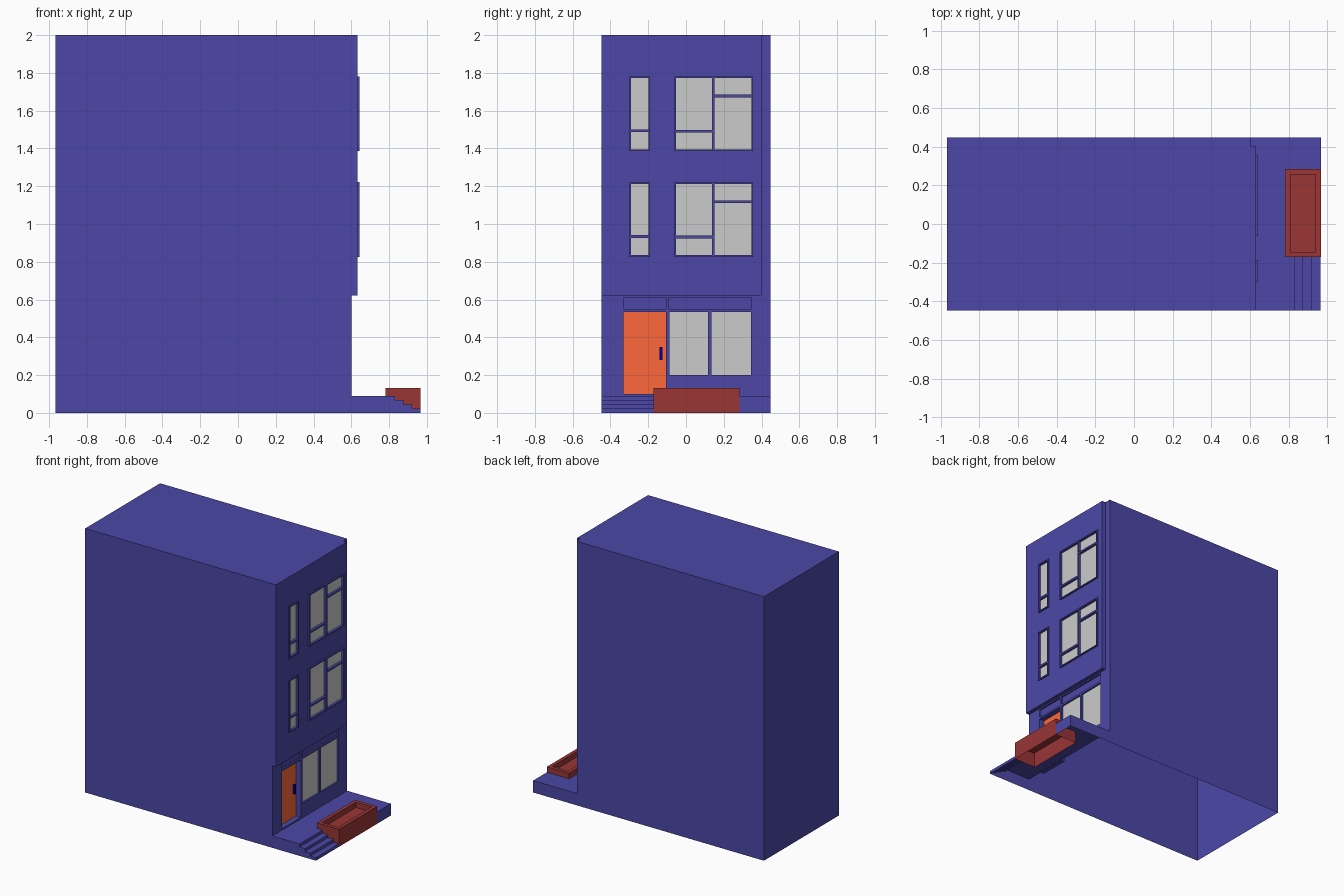
import bpy, bmesh

if "Cube" in bpy.data.objects:
    bpy.data.objects.remove(bpy.data.objects["Cube"])

W = 0.448           # half width of the house
XB, XG, XU, XT = -0.967, 0.602, 0.632, 0.967   # back, ground facade, upper facade, terrace edge
FLOOR, SPLIT, TOP = 0.09, 0.622, 2.0


def mat(name, rgb):
    m = bpy.data.materials.new(name)
    m.diffuse_color = (*rgb, 1)
    m.use_nodes = True
    m.node_tree.nodes["Principled BSDF"].inputs["Base Color"].default_value = m.diffuse_color
    return m


BLUE = mat("blue_paint", (0.072, 0.064, 0.386))
RED = mat("red_brick", (0.319, 0.036, 0.036))
ORANGE = mat("orange_door", (0.99, 0.141, 0.044))
NAVY = mat("navy_metal", (0.0, 0.0, 0.35))


def quad(bm, *pts):
    bm.faces.new([bm.verts.new(p) for p in pts])


def box(bm, x0, x1, y0, y1, z0, z1, skip=()):
    """Box with optional missing sides, e.g. '-z'."""
    sides = {
        '-x': ((x0, y1, z0), (x0, y0, z0), (x0, y0, z1), (x0, y1, z1)),
        '+x': ((x1, y0, z0), (x1, y1, z0), (x1, y1, z1), (x1, y0, z1)),
        '-y': ((x0, y0, z0), (x1, y0, z0), (x1, y0, z1), (x0, y0, z1)),
        '+y': ((x1, y1, z0), (x0, y1, z0), (x0, y1, z1), (x1, y1, z1)),
        '-z': ((x0, y1, z0), (x1, y1, z0), (x1, y0, z0), (x0, y0, z0)),
        '+z': ((x0, y0, z1), (x1, y0, z1), (x1, y1, z1), (x0, y1, z1)),
    }
    for key, pts in sides.items():
        if key not in skip:
            quad(bm, *pts)


def rim(bm, x, rect, depth, inward=True):
    """Four side walls running back from a rectangle."""
    y0, y1, z0, z1 = rect
    c = [(y0, z0), (y1, z0), (y1, z1), (y0, z1)]
    if not inward:
        c.reverse()
    for a, b in zip(c, c[1:] + c[:1]):
        quad(bm, (x, *a), (x, *b), (x - depth, *b), (x - depth, *a))


def panel(bm, x, rect, holes, depth=0):
    """Flat wall facing +x with rectangular openings."""
    rects = [rect] + holes
    ys = sorted({r[i] for r in rects for i in (0, 1)})
    zs = sorted({r[i] for r in rects for i in (2, 3)})
    for a, b in zip(ys, ys[1:]):
        for c, d in zip(zs, zs[1:]):
            my, mz = (a + b) / 2, (c + d) / 2
            if not any(h[0] < my < h[1] and h[2] < mz < h[3] for h in holes):
                quad(bm, (x, a, c), (x, b, c), (x, b, d), (x, a, d))
    if depth:
        for h in holes:
            rim(bm, x, h, depth)


def pane(bm, x, r):
    quad(bm, (x, r[0], r[2]), (x, r[1], r[2]), (x, r[1], r[3]), (x, r[0], r[3]))


def finish(name, bm, material=None):
    bmesh.ops.remove_doubles(bm, verts=bm.verts, dist=1e-5)
    me = bpy.data.meshes.new(name)
    bm.to_mesh(me)
    bm.free()
    ob = bpy.data.objects.new(name, me)
    bpy.context.collection.objects.link(ob)
    if material:
        me.materials.append(material)
    return ob


# house shell, open underneath, with recessed door, shop windows and fascia panels
DOOR, DOOR_DEPTH = (-0.332, -0.105, 0.10, 0.535), 0.042
SHOP = [(-0.088, 0.116, 0.20, 0.535), (0.134, 0.343, 0.20, 0.535)]
FASCIA = [(-0.332, -0.105, 0.55, 0.612), (-0.09, 0.345, 0.55, 0.612)]
UPPER = (-W, 0.40, SPLIT, TOP)
bm = bmesh.new()
box(bm, XB, XG, -W, W, 0, TOP, skip=('-z', '+x'))
panel(bm, XG, (-W, W, FLOOR, TOP), [DOOR, *SHOP, *FASCIA, UPPER])
rim(bm, XG, DOOR, DOOR_DEPTH)
for r in SHOP:
    rim(bm, XG, r, 0.012)
for r in FASCIA:
    rim(bm, XG, r, 0.012)
    pane(bm, XG - 0.012, r)
finish("house_body", bm, BLUE)

# overhanging upper facade
frames = []
for dz in (0, 0.56):
    z0, z1 = 0.826 + dz, 1.222 + dz
    frames += [(-0.301, -0.19, z0, z1), (-0.062, 0.355, z0, z1)]
bm = bmesh.new()
panel(bm, XU, UPPER, frames)
rim(bm, XU, UPPER, XU - XG, inward=False)
finish("upper_facade", bm, BLUE)

# upper window frames and glass
T, M = 0.009, 0.007
fr, gl = bmesh.new(), bmesh.new()
for i, (y0, y1, z0, z1) in enumerate(frames):
    lo = z0 + 0.108
    if i % 2 == 0:
        cols = [(y0 + T, y1 - T, lo)]
    else:
        cols = [(y0 + T, 0.145 - M, lo - 0.003), (0.145 + M, y1 - T, z0 + 0.292)]
    panes = []
    for a, b, bar in cols:
        panes += [(a, b, z0 + T, bar - M), (a, b, bar + M, z1 - T)]
    panel(fr, XU + 0.011, (y0, y1, z0, z1), panes, 0.018)
    rim(fr, XU + 0.011, (y0, y1, z0, z1), 0.011, inward=False)
    for p in panes:
        pane(gl, XU - 0.007, p)
for p in SHOP:
    pane(gl, XG - 0.012, p)
finish("window_frames", fr, BLUE)
finish("window_glass", gl)

# front door and handle
bm = bmesh.new()
pane(bm, XG - DOOR_DEPTH, DOOR)
finish("front_door", bm, ORANGE)
bm = bmesh.new()
box(bm, XG - DOOR_DEPTH, XG - DOOR_DEPTH + 0.015, -0.139, -0.125, 0.28, 0.35)
finish("door_handle", bm, NAVY)

# terrace with steps, open underneath
PY0, PY1, PX = -0.172, 0.284, 0.782
bm = bmesh.new()
x, h, run = 0.83, FLOOR, 0.0455
treads = [(XG, x, h)]
for i in range(1, 4):
    treads.append((x, x + run, h * (1 - i / 4)))
    x += run
for i, (a, b, z) in enumerate(treads):
    below = treads[i + 1][2] if i < 3 else 0
    quad(bm, (a, -W, z), (b, -W, z), (b, PY0, z), (a, PY0, z))
    quad(bm, (b, -W, below), (b, PY0, below), (b, PY0, z), (b, -W, z))
    quad(bm, (a, -W, 0), (b, -W, 0), (b, -W, z), (a, -W, z))
quad(bm, (XG, PY0, h), (PX, PY0, h), (PX, PY1, h), (XG, PY1, h))
box(bm, XG, XT, PY1, W, 0, h, skip=('-x', '-y', '-z'))
finish("terrace_steps", bm, BLUE)

# planter with sunken bed, open underneath
R, BED = 0.027, 0.092
bm = bmesh.new()
box(bm, PX, XT, PY0, PY1, 0, 0.132, skip=('-z', '+z'))
outer = [(PX, PY0), (XT, PY0), (XT, PY1), (PX, PY1)]
inner = [(PX + R, PY0 + R), (XT - R, PY0 + R), (XT - R, PY1 - R), (PX + R, PY1 - R)]
for i in range(4):
    j = (i + 1) % 4
    quad(bm, (*outer[i], 0.132), (*outer[j], 0.132), (*inner[j], 0.132), (*inner[i], 0.132))
    quad(bm, (*inner[i], 0.132), (*inner[j], 0.132), (*inner[j], BED), (*inner[i], BED))
quad(bm, *[(*p, BED) for p in inner])
finish("planter", bm, RED)
